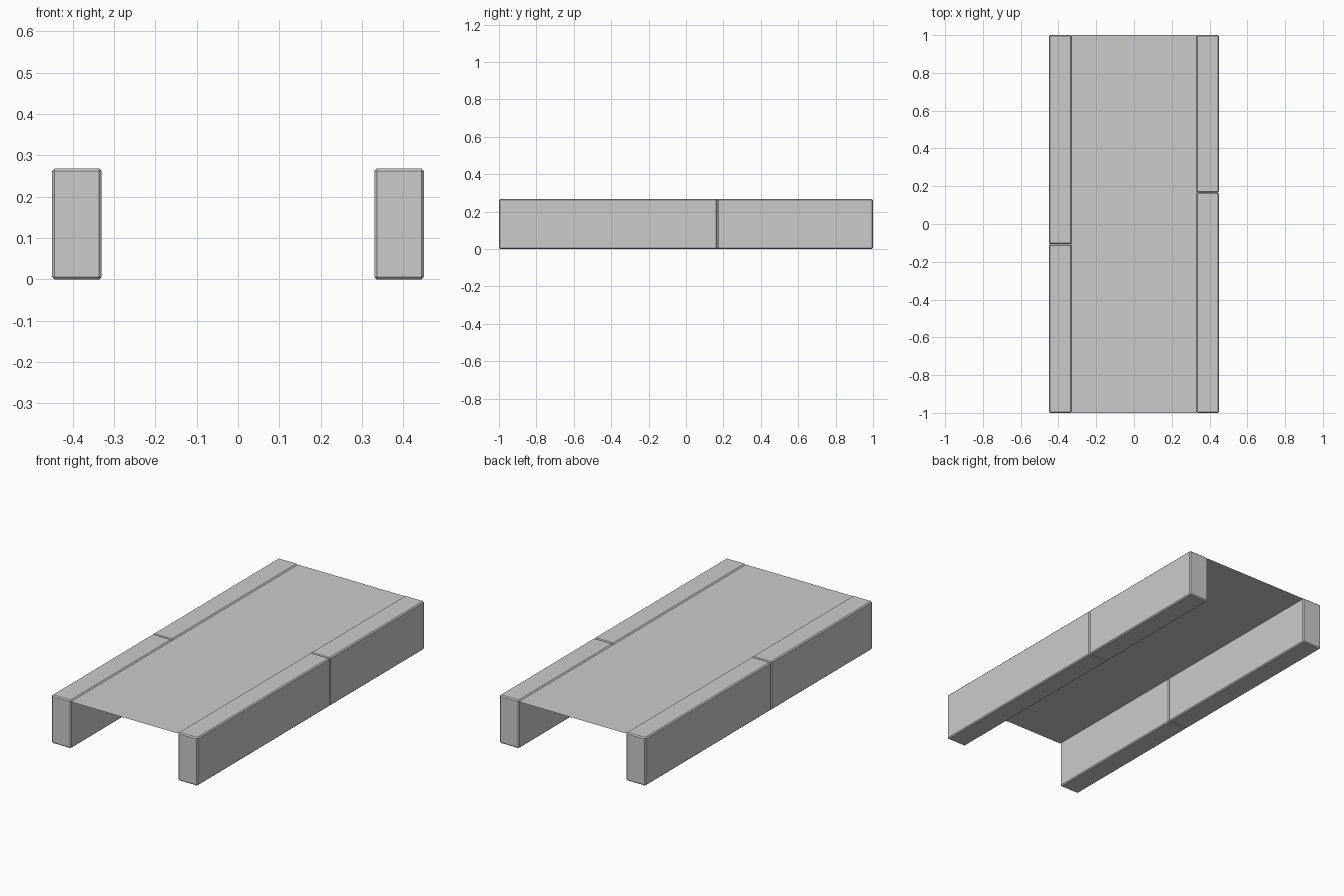
import bpy
import bmesh

cube = bpy.data.objects.get("Cube")
if cube:
    bpy.data.objects.remove(cube, do_unlink=True)

OUTER, INNER = 0.45, 0.33      # side beams, distance from the centre line
HEIGHT, BEVEL = 0.268, 0.006

grey = bpy.data.materials.new("light grey")
grey.use_nodes = True
grey.diffuse_color = (0.6, 0.6, 0.6, 1)
grey.node_tree.nodes["Principled BSDF"].inputs["Base Color"].default_value = grey.diffuse_color


def add_object(name, bm):
    mesh = bpy.data.meshes.new(name)
    bm.to_mesh(mesh)
    bm.free()
    mesh.materials.append(grey)
    obj = bpy.data.objects.new(name, mesh)
    bpy.context.collection.objects.link(obj)
    return obj


def add_beam(name, side, y0, y1):
    """Chamfered block on one side, spanning y0 to y1."""
    bm = bmesh.new()
    bmesh.ops.create_cube(bm, size=1)
    bmesh.ops.scale(bm, vec=(OUTER - INNER, y1 - y0, HEIGHT), verts=bm.verts)
    bmesh.ops.translate(bm, vec=(side * (OUTER + INNER) / 2, (y0 + y1) / 2, HEIGHT / 2),
                        verts=bm.verts)
    bmesh.ops.bevel(bm, geom=bm.edges[:], offset=BEVEL, segments=1, affect="EDGES")
    add_object(name, bm)


# Side beams, each split in two at its own seam
for label, side, seam in (("left", 1, 0.167), ("right", -1, -0.107)):
    add_beam("front_" + label + "_beam", side, -1, seam)
    add_beam("back_" + label + "_beam", side, seam, 1)

# Thin deck sheet between the beams, at the foot of their top chamfer
deck = bmesh.new()
bmesh.ops.create_grid(deck, x_segments=1, y_segments=1, size=1)
bmesh.ops.scale(deck, vec=(INNER, 1, 1), verts=deck.verts)
bmesh.ops.translate(deck, vec=(0, 0, HEIGHT - BEVEL), verts=deck.verts)
add_object("deck", deck)
